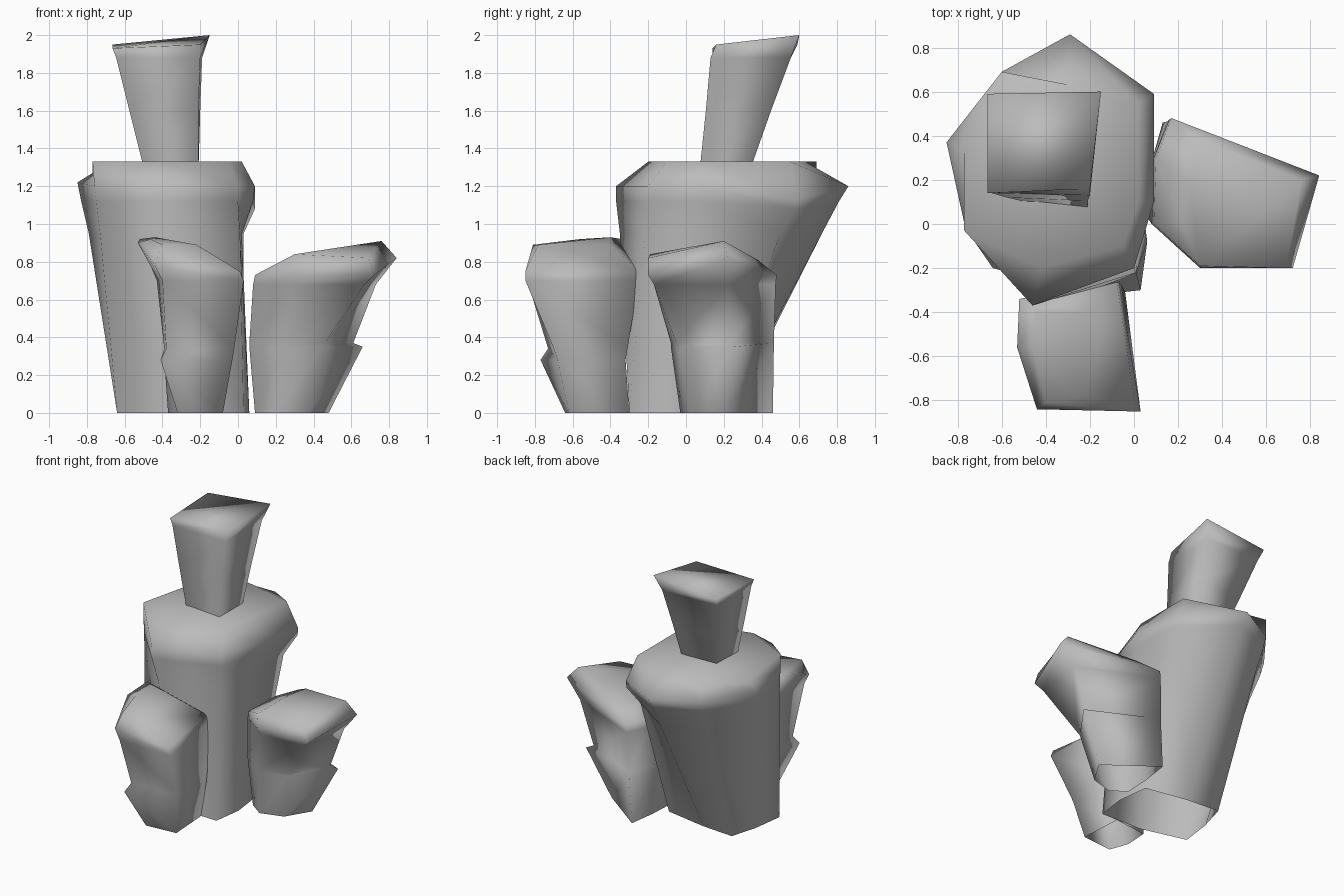
import bpy, bmesh, math

grey = bpy.data.materials.new("stone grey")
grey.diffuse_color = (0.5, 0.5, 0.5, 1)


def loft(name, rings):
    """Skin a faceted column, open underneath; each ring is (z, points), a point may carry its own z."""
    bm = bmesh.new()
    loops = [[bm.verts.new((p[0], p[1], p[2] if len(p) > 2 else z)) for p in pts]
             for z, pts in rings]
    n = len(loops[0])
    for a, b in zip(loops, loops[1:]):
        for i in range(n):
            j = (i + 1) % n
            bm.faces.new((a[i], a[j], b[j], b[i]))
    base = bm.faces.new(loops[0])
    bm.faces.new(loops[-1])
    bmesh.ops.recalc_face_normals(bm, faces=bm.faces)
    bmesh.ops.delete(bm, geom=[base], context='FACES_ONLY')
    me = bpy.data.meshes.new(name)
    bm.to_mesh(me)
    bm.free()
    me.materials.append(grey)
    ob = bpy.data.objects.new(name, me)
    bpy.context.collection.objects.link(ob)
    bpy.ops.object.select_all(action='DESELECT')
    ob.select_set(True)
    bpy.context.view_layer.objects.active = ob
    bpy.ops.object.shade_smooth_by_angle(angle=math.radians(150))
    return ob


# main trunk: flares upward to a shoulder, then bevels in to a flat top
loft("main_column", [
    (0, [(-.61, .03), (-.55, .24), (-.3, .22), (.03, .16), (.06, -.08), (.03, -.3), (-.3, -.29), (-.64, -.2)]),
    (.95, [(-.79, .29), (-.59, .59), (-.29, .72), (.03, .5), (.02, .06), (.01, -.22), (-.42, -.35), (-.73, -.07)]),
    (1.12, [(-.83, .35), (-.6, .66), (-.29, .81), (.09, .58, 1.08), (.08, .1), (0, -.2), (-.46, -.37), (-.75, -.05)]),
    (1.2, [(-.85, .37, 1.22), (-.6, .69), (-.29, .86), (.09, .59, 1.13), (.09, .1), (0, -.2), (-.46, -.37), (-.76, -.04)]),
    (1.33, [(-.77, .34, 1.27), (-.6, .69), (-.29, .63), (.02, .55), (.02, .1), (-.05, -.1), (-.42, -.2), (-.77, -.03)]),
])

# top block: four sided, with a slanted top
loft("top_column", [
    (1.26, [(-.49, .10), (-.21, .07), (-.21, .33), (-.48, .32)]),
    (1.6, [(-.575, .12), (-.21, .105), (-.2, .45), (-.57, .45)]),
    (1.88, [(-.645, .14), (-.2, .13), (-.19, .555), (-.645, .55)]),
    (1.94, [(-.665, .14, 1.93), (-.2, .16, 1.95), (-.15, .6, 2.0), (-.665, .59, 1.95)]),
])

# front stump: five sided with a small spur low on its front left corner
loft("front_column", [
    (0, [(-.1, -.30), (-.08, -.62), (-.32, -.64), (-.37, -.5), (-.36, -.33)]),
    (.28, [(-.04, -.32), (-.03, -.68), (-.41, -.77), (-.39, -.55), (-.37, -.34)]),
    (.34, [(-.04, -.31), (-.02, -.7), (-.38, -.73), (-.39, -.55), (-.38, -.34)]),
    (.7, [(-.07, -.25), (.03, -.85), (-.40, -.84), (-.42, -.56), (-.43, -.34)]),
    (.75, [(-.08, -.25), (.01, -.85), (-.44, -.84, .78), (-.53, -.56, .9), (-.52, -.34, .92)]),
    (.89, [(-.22, -.4), (-.22, -.78), (-.40, -.81), (-.46, -.56, .92), (-.44, -.4, .93)]),
])

# right stump: six sided with a ledge along its back right side
loft("right_column", [
    (0, [(.13, .46), (.1, .25), (.09, .05), (.2, -.03), (.37, .02), (.48, .2)]),
    (.35, [(.15, .465), (.07, .25), (.06, .03), (.24, -.08), (.45, -.04), (.66, .25)]),
    (.37, [(.15, .465), (.07, .25), (.06, .03), (.24, -.08), (.46, -.05), (.61, .23)]),
    (.68, [(.16, .475), (.09, .3), (.08, .0), (.29, -.16), (.67, -.17), (.73, .22)]),
    (.73, [(.17, .48), (.1, .3), (.09, .0), (.3, -.2), (.72, -.2), (.84, .22, .82)]),
    (.82, [(.3, .38, .81), (.25, .2, .8), (.22, 0, .79), (.3, -.19, .84), (.69, -.2), (.76, .2, .91)]),
])
